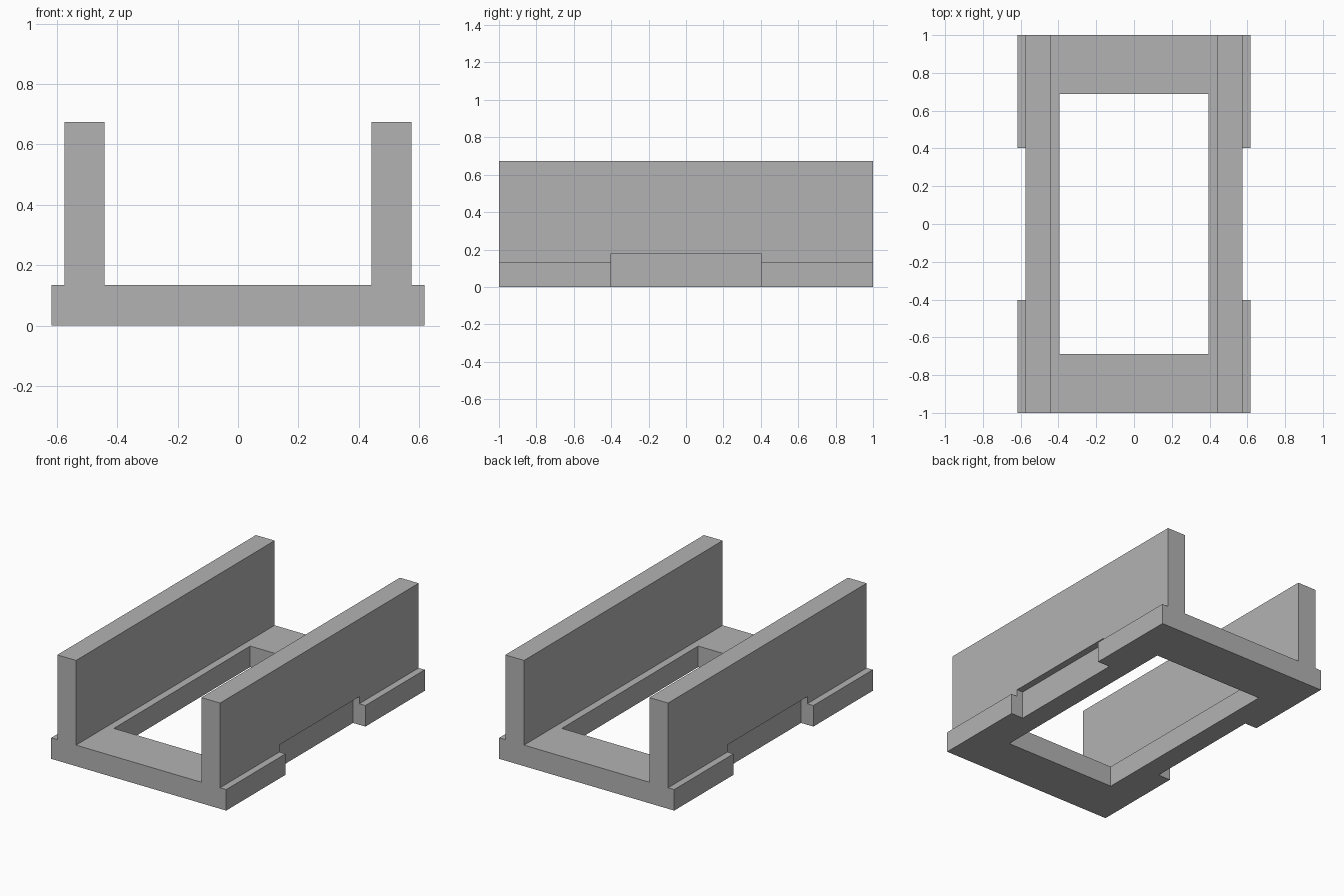
import bpy
import bmesh

cube = bpy.data.objects.get("Cube")
if cube:
    bpy.data.objects.remove(cube, do_unlink=True)

grey = bpy.data.materials.new("plain_grey")
grey.use_nodes = True
colour = (0.45, 0.45, 0.45, 1)
grey.diffuse_color = colour
grey.node_tree.nodes["Principled BSDF"].inputs["Base Color"].default_value = colour

LENGTH = 2.0
FOOT, WALL_OUT, WALL_IN = 0.617, 0.574, 0.442   # half widths
BASE_TOP, WALL_TOP = 0.134, 0.674


def add_object(name, bm):
    bmesh.ops.recalc_face_normals(bm, faces=bm.faces)
    mesh = bpy.data.meshes.new(name)
    bm.to_mesh(mesh)
    bm.free()
    mesh.materials.append(grey)
    obj = bpy.data.objects.new(name, mesh)
    bpy.context.collection.objects.link(obj)
    return obj


def box(name, x, y, z):
    bm = bmesh.new()
    bmesh.ops.create_cube(bm, size=1)
    for v in bm.verts:
        for i, (low, high) in enumerate((x, y, z)):
            v.co[i] = high if v.co[i] > 0 else low
    return add_object(name, bm)


# Channel: U-shaped profile with a stepped foot, extruded along y
half = [(FOOT, 0), (FOOT, BASE_TOP), (WALL_OUT, BASE_TOP),
        (WALL_OUT, WALL_TOP), (WALL_IN, WALL_TOP), (WALL_IN, BASE_TOP)]
profile = half + [(-x, z) for x, z in reversed(half)]
bm = bmesh.new()
face = bm.faces.new([bm.verts.new((x, -LENGTH / 2, z)) for x, z in profile])
ext = bmesh.ops.extrude_face_region(bm, geom=[face], use_keep_orig=True)
moved = [g for g in ext["geom"] if isinstance(g, bmesh.types.BMVert)]
bmesh.ops.translate(bm, verts=moved, vec=(0, LENGTH, 0))
channel = add_object("channel_frame", bm)

# Floor opening and the two side notches that undercut the walls
cutters = [box("floor_opening_cutter", (-0.395, 0.395), (-0.687, 0.687), (-0.1, 0.3))]
for side, name in ((1, "left"), (-1, "right")):
    xs = sorted((side * 0.53, side * 0.8))
    cutters.append(box(name + "_notch_cutter", xs, (-0.402, 0.402), (-0.1, 0.179)))

for cutter in cutters:
    cutter.hide_render = True
    mod = channel.modifiers.new(cutter.name, 'BOOLEAN')
    mod.operation = 'DIFFERENCE'
    mod.solver = 'EXACT'
    mod.object = cutter

# Bake the cuts and remove the cutters
bpy.context.view_layer.update()
graph = bpy.context.evaluated_depsgraph_get()
baked = bpy.data.meshes.new_from_object(channel.evaluated_get(graph))
channel.modifiers.clear()
channel.data = baked
baked.materials.clear()
baked.materials.append(grey)
for poly in baked.polygons:
    poly.material_index = 0
for cutter in cutters:
    bpy.data.objects.remove(cutter, do_unlink=True)
